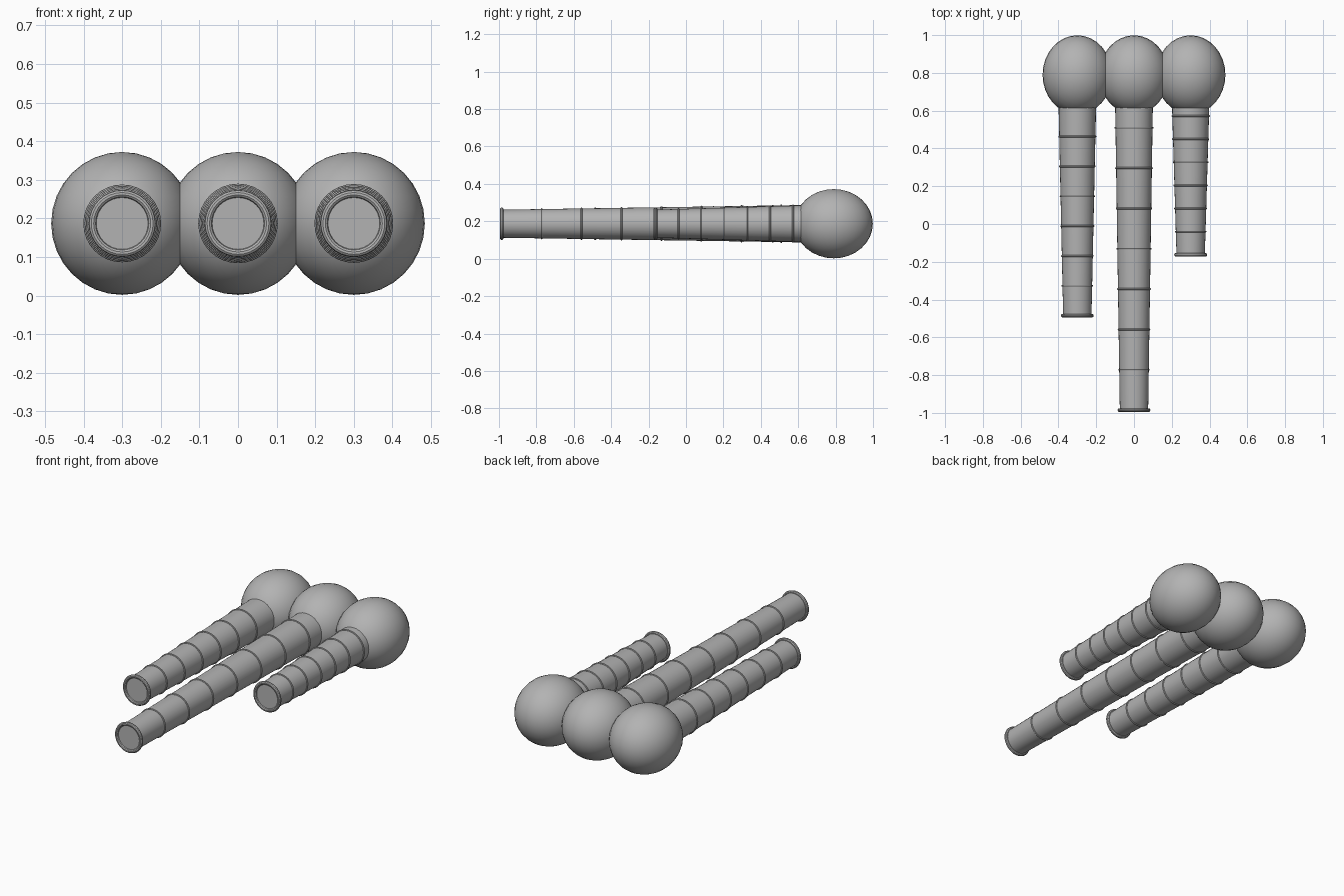
import bpy
import math

cube = bpy.data.objects.get("Cube")
if cube:
    bpy.data.objects.remove(cube, do_unlink=True)

grey = bpy.data.materials.new("plain grey")
grey.use_nodes = True
colour = (0.45, 0.45, 0.45, 1)
grey.diffuse_color = colour
grey.node_tree.nodes["Principled BSDF"].inputs["Base Color"].default_value = colour

AXIS_Z = 0.187      # height of every tube's axis
BULB_Y = 0.79       # centre of the bulbs
ALONG_Y = (math.pi / 2, 0, 0)


def finish(name):
    ob = bpy.context.object
    ob.name = name
    ob.data.materials.append(grey)
    bpy.ops.object.shade_smooth_by_angle(angle=math.radians(35))


def ring(name, x, y, major, minor):
    bpy.ops.mesh.primitive_torus_add(
        major_segments=32, minor_segments=10, major_radius=major,
        minor_radius=minor, location=(x, y, AXIS_Z), rotation=ALONG_Y)
    finish(name)


def pipe(side, x, tip, spacing, count):
    # Rounded bulb, slightly longer front to back
    bpy.ops.mesh.primitive_uv_sphere_add(
        segments=32, ring_count=16, radius=1, location=(x, BULB_Y, AXIS_Z))
    bpy.context.object.scale = (0.184, 0.209, 0.185)
    bpy.ops.object.transform_apply(location=False, rotation=False, scale=True)
    finish(side + "_bulb")

    # Tapered tube with a closed tip
    wide, narrow, root = 0.101, 0.075, 0.7
    length = root - tip
    bpy.ops.mesh.primitive_cone_add(
        vertices=32, radius1=wide, radius2=narrow, depth=length,
        location=(x, (root + tip) / 2, AXIS_Z), rotation=ALONG_Y)
    finish(side + "_tube")

    # Evenly spaced raised bands, then the thick lip round the tip
    for i in range(1, count + 1):
        y = tip + i * spacing
        radius = narrow + (wide - narrow) * (y - tip) / length
        ring(f"{side}_band_{i}", x, y, radius, 0.005)
    ring(side + "_lip", x, tip, 0.077, 0.01)


pipe("right", -0.3, -0.485, 0.158, 6)
pipe("middle", 0.0, -0.985, 0.2135, 7)
pipe("left", 0.3, -0.163, 0.1225, 6)
